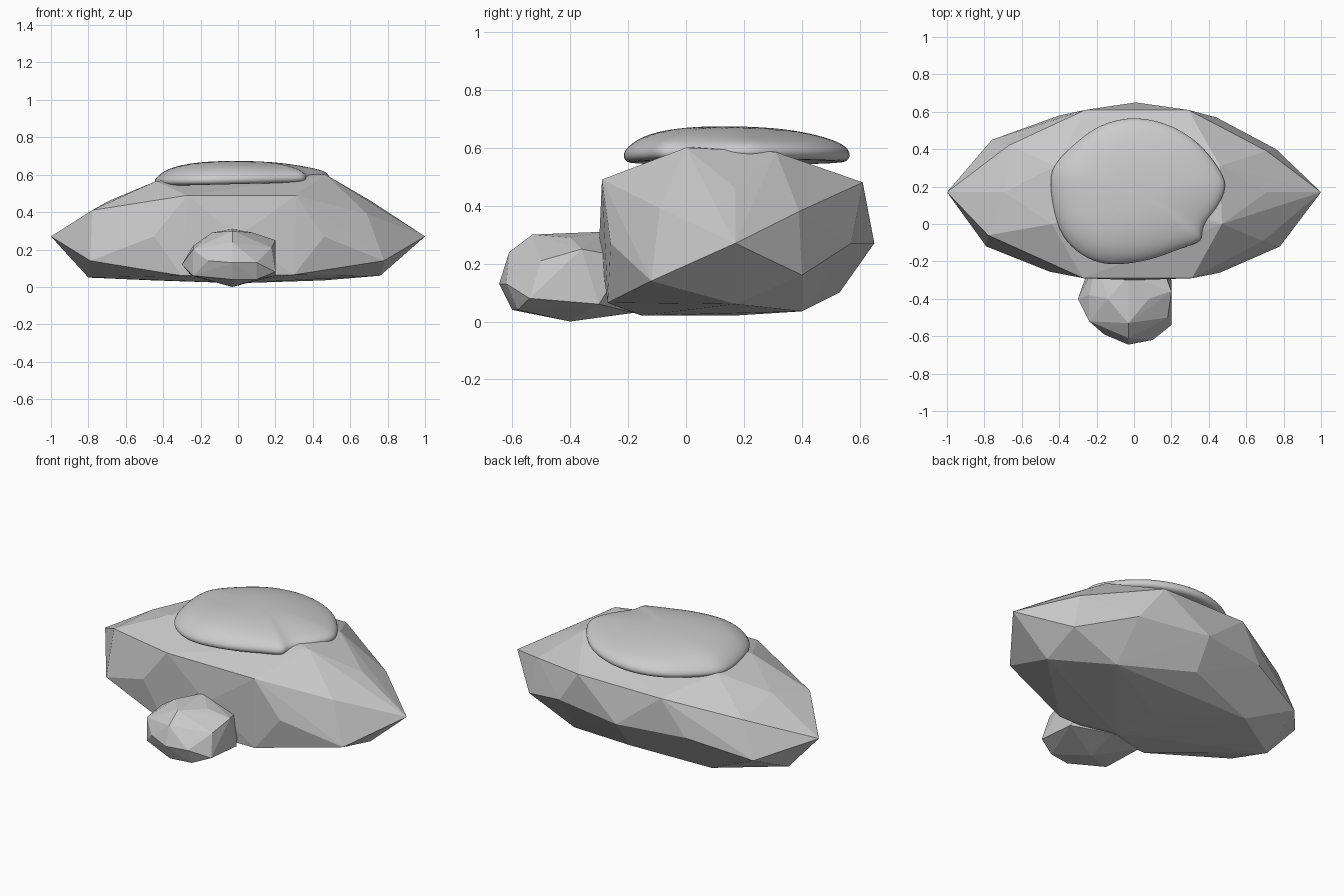
import bpy, bmesh
from mathutils import Vector

if "Cube" in bpy.data.objects:
    bpy.data.objects.remove(bpy.data.objects["Cube"])


def hull_rock(name, points):
    """Faceted rock: convex hull around a few corner points."""
    bm = bmesh.new()
    for p in points:
        bm.verts.new(p)
    res = bmesh.ops.convex_hull(bm, input=bm.verts[:])
    loose = [v for v in bm.verts if not v.link_faces]
    bmesh.ops.delete(bm, geom=loose, context='VERTS')
    bmesh.ops.recalc_face_normals(bm, faces=bm.faces[:])
    me = bpy.data.meshes.new(name)
    bm.to_mesh(me)
    bm.free()
    ob = bpy.data.objects.new(name, me)
    bpy.context.collection.objects.link(ob)
    return ob


# Large boulder: pointed at both x ends
hull_rock("large_rock", [
    (1, .17, .27), (-1, .17, .27),
    # right shoulder
    (.69, -.09, .39), (.71, .17, .46), (.71, .39, .38), (.76, .40, .16),
    (.78, -.12, .14), (.76, .17, .06),
    # left shoulder
    (-.78, -.06, .41), (-.69, .17, .46), (-.67, .42, .39), (-.76, .45, .18),
    (-.79, -.12, .14), (-.80, .17, .05),
    # upper corners
    (.31, -.29, .49), (.47, 0, .60), (.46, .31, .585), (.29, .61, .48),
    (-.27, -.29, .49), (-.44, 0, .565), (-.42, .31, .565), (-.26, .61, .48),
    (0, .16, .61),
    # middle belt
    (.46, -.26, .27), (-.45, -.255, .27), (0, -.30, .27),
    (.44, .57, .27), (.01, .65, .27), (-.40, .58, .27),
    # underside
    (.30, -.27, .065), (-.30, -.27, .06), (.46, .40, .035), (-.45, .40, .035),
    (0, .53, .10), (0, .16, .02), (0, -.15, .02)])

# Small rock leaning on the front
hull_rock("small_rock", [
    (-.30, -.40, .12), (-.24, -.52, .20), (-.24, -.52, .06), (-.16, -.59, .14),
    (-.03, -.645, .13), (.10, -.62, .13), (-.03, -.61, .24), (.10, -.58, .04),
    (-.03, -.60, .04), (.20, -.54, .08), (.18, -.50, .21), (.20, -.36, .25),
    (.20, -.30, .06), (-.03, -.53, .30), (.08, -.40, .29), (-.14, -.40, .29),
    (-.24, -.38, .22), (-.03, -.28, .31), (-.03, -.40, .0), (-.25, -.26, .06),
    (-.20, -.20, .20), (.14, -.20, .22), (0, -.18, .03)])

# Smooth moss cap: outline swept through a rounded thickness profile
outline = [(.50, .20), (.475, .27), (.38, .41), (.23, .525), (.01, .585),
           (-.19, .535), (-.31, .44), (-.425, .33), (-.46, .24), (-.42, -.01),
           (-.34, -.13), (-.22, -.205), (-.10, -.225), (.10, -.195),
           (.25, -.13), (.38, -.095), (.35, -.03), (.45, .08)]
profile = [(.80, .555), (.96, .545), (1.01, .572), (.97, .605),
           (.80, .642), (.45, .668)]
c = Vector((.02, .18))
bm = bmesh.new()
rings = []
for s, z in profile:
    ring = []
    for p in outline:
        q = c + (Vector(p) - c) * s
        lift = .025 * q.x if z < .62 else -.02 * (q.y - .18) - .01 * q.x
        ring.append(bm.verts.new((q.x, q.y, z + lift)))
    rings.append(ring)
n = len(outline)
for a, b in zip(rings, rings[1:]):
    for i in range(n):
        j = (i + 1) % n
        bm.faces.new((a[i], a[j], b[j], b[i]))
for ring, z in ((rings[0], .56), (rings[-1], .675)):
    mid = bm.verts.new((c.x, c.y, z))
    for i in range(n):
        bm.faces.new((ring[i], ring[(i + 1) % n], mid))
bmesh.ops.recalc_face_normals(bm, faces=bm.faces[:])
for f in bm.faces:
    f.smooth = True
me = bpy.data.meshes.new("moss_cap")
bm.to_mesh(me)
bm.free()
moss = bpy.data.objects.new("moss_cap", me)
bpy.context.collection.objects.link(moss)
sub = moss.modifiers.new("smooth", 'SUBSURF')
sub.levels = sub.render_levels = 2
